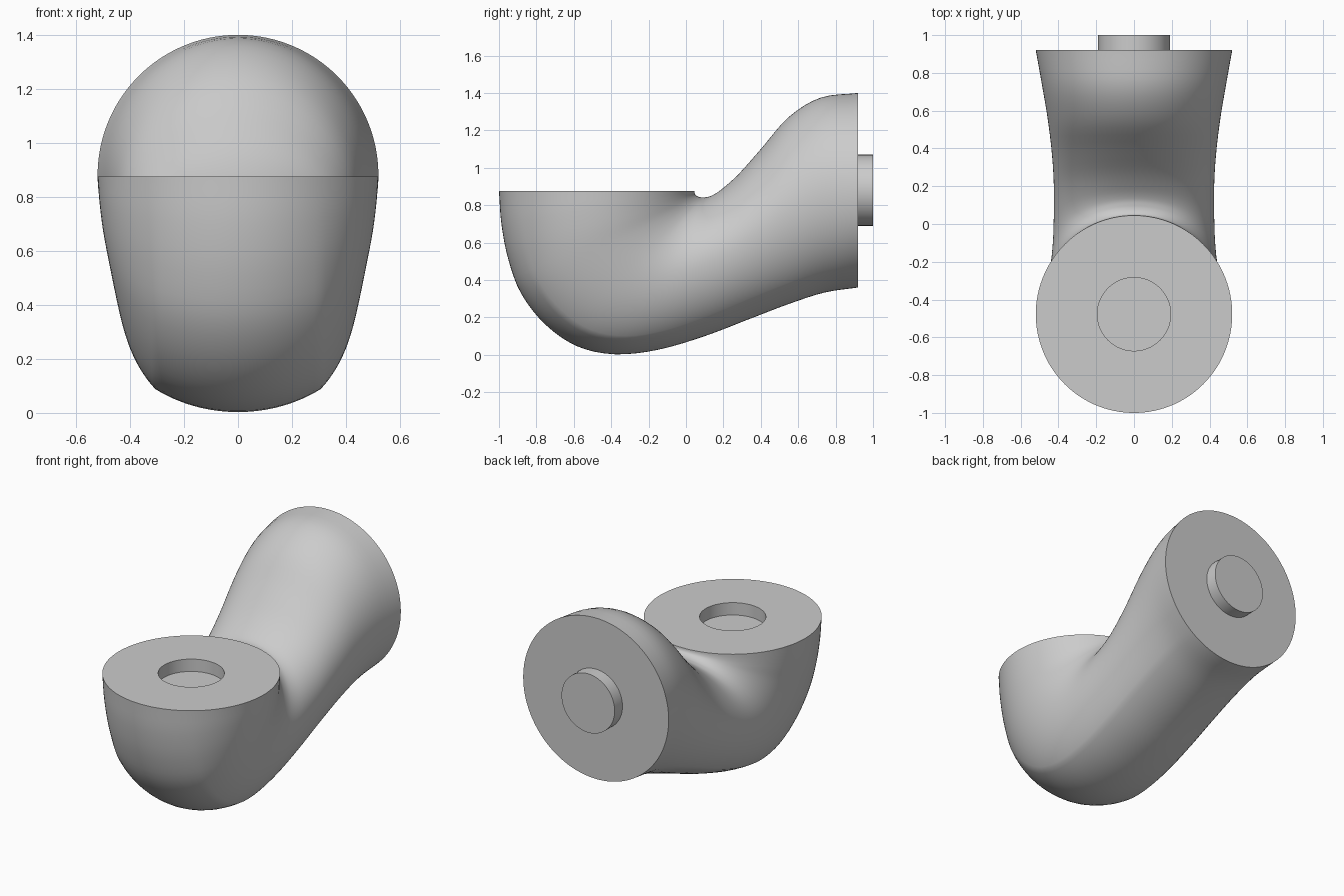
import bpy, bmesh, math
from mathutils import Vector

if "Cube" in bpy.data.objects:
    bpy.data.objects.remove(bpy.data.objects["Cube"])

N = 120                      # sides of every ring
R = 0.52                     # end radius
PHI = math.radians(54)       # where the round outer band meets the pinched side
X0, D0 = R * math.cos(PHI), R * (1 - math.sin(PHI))

# Side profile stations: outer y, outer z, inner y, inner z, half width
STATIONS = [
    (-1.0, .875, .045, .875, .52), (-.987, .70, .047, .863, .513),
    (-.95, .51, .053, .853, .50), (-.88, .325, .065, .846, .48),
    (-.75, .16, .08, .842, .46), (-.58, .045, .10, .842, .443),
    (-.38, .003, .135, .85, .431), (-.15, .027, .19, .885, .425),
    (.10, .10, .28, .965, .424), (.33, .188, .40, 1.10, .434),
    (.55, .272, .55, 1.272, .456), (.74, .333, .72, 1.375, .486),
    (.92, .36, .92, 1.40, .52)]


def smooth_path(pts, sub):
    """Catmull-Rom interpolation through the stations."""
    p = [Vector(v) for v in pts]
    p = [2 * p[0] - p[1]] + p + [2 * p[-1] - p[-2]]
    out = []
    for i in range(1, len(p) - 2):
        a, b, c, d = p[i - 1:i + 3]
        for k in range(sub):
            t = k / sub
            out.append(.5 * (2 * b + (c - a) * t + (2 * a - 5 * b + 4 * c - d) * t * t
                             + (3 * b - a - 3 * c + d) * t ** 3))
    return out + [p[-2]]


def section(oy, oz, iy, iz, w):
    """Ring: round outer band, pinched sides, elliptical inner half."""
    outer, inner = Vector((0, oy, oz)), Vector((0, iy, iz))
    half = (outer - inner).length / 2
    d = (inner - outer).normalized()
    ring = []
    for k in range(N):
        th = 2 * math.pi * k / N
        c, s = math.cos(th), math.sin(th)
        if s <= 0:
            x, depth = w * c, half - half * s
        else:
            phi = math.asin(min(1, s))
            if phi >= PHI - 1e-6:
                x, depth = R * c, R * (1 - s)
            else:
                x = w * abs(c) + (X0 - w * math.cos(PHI)) * (phi / PHI) ** 2
                x = math.copysign(x, c)
                depth = half - (half - D0) * s / math.sin(PHI)
        ring.append(outer + d * depth + Vector((x, 0, 0)))
    return ring


def circle_ring(z, r, cy):
    return [Vector((r * math.cos(2 * math.pi * k / N),
                    cy - r * math.sin(2 * math.pi * k / N), z)) for k in range(N)]


def loft(name, rings):
    bm = bmesh.new()
    vs = [[bm.verts.new(p) for p in r] for r in rings]
    for a, b in zip(vs, vs[1:]):
        for k in range(N):
            j = (k + 1) % N
            bm.faces.new((a[k], a[j], b[j], b[k]))
    bm.faces.new(vs[0])
    bm.faces.new(vs[-1])
    bmesh.ops.recalc_face_normals(bm, faces=bm.faces)
    me = bpy.data.meshes.new(name)
    bm.to_mesh(me)
    bm.free()
    ob = bpy.data.objects.new(name, me)
    bpy.context.collection.objects.link(ob)
    return ob


def shade(ob):
    bpy.ops.object.select_all(action='DESELECT')
    ob.select_set(True)
    bpy.context.view_layer.objects.active = ob
    bpy.ops.object.shade_smooth_by_angle(angle=math.radians(30))


# Bent body with a round socket in its flat top
cy = -.4775
rings = [circle_ring(.795, .194, cy), circle_ring(.875, .194, cy)]
rings += [section(*v) for v in smooth_path(STATIONS, 4)]
shade(loft("elbow_body", rings))

# Connecting peg on the back face
bpy.ops.mesh.primitive_cylinder_add(vertices=64, radius=.19, depth=.09,
                                    location=(0, .955, .88),
                                    rotation=(math.pi / 2, 0, 0))
peg = bpy.context.object
peg.name = "peg"
shade(peg)
